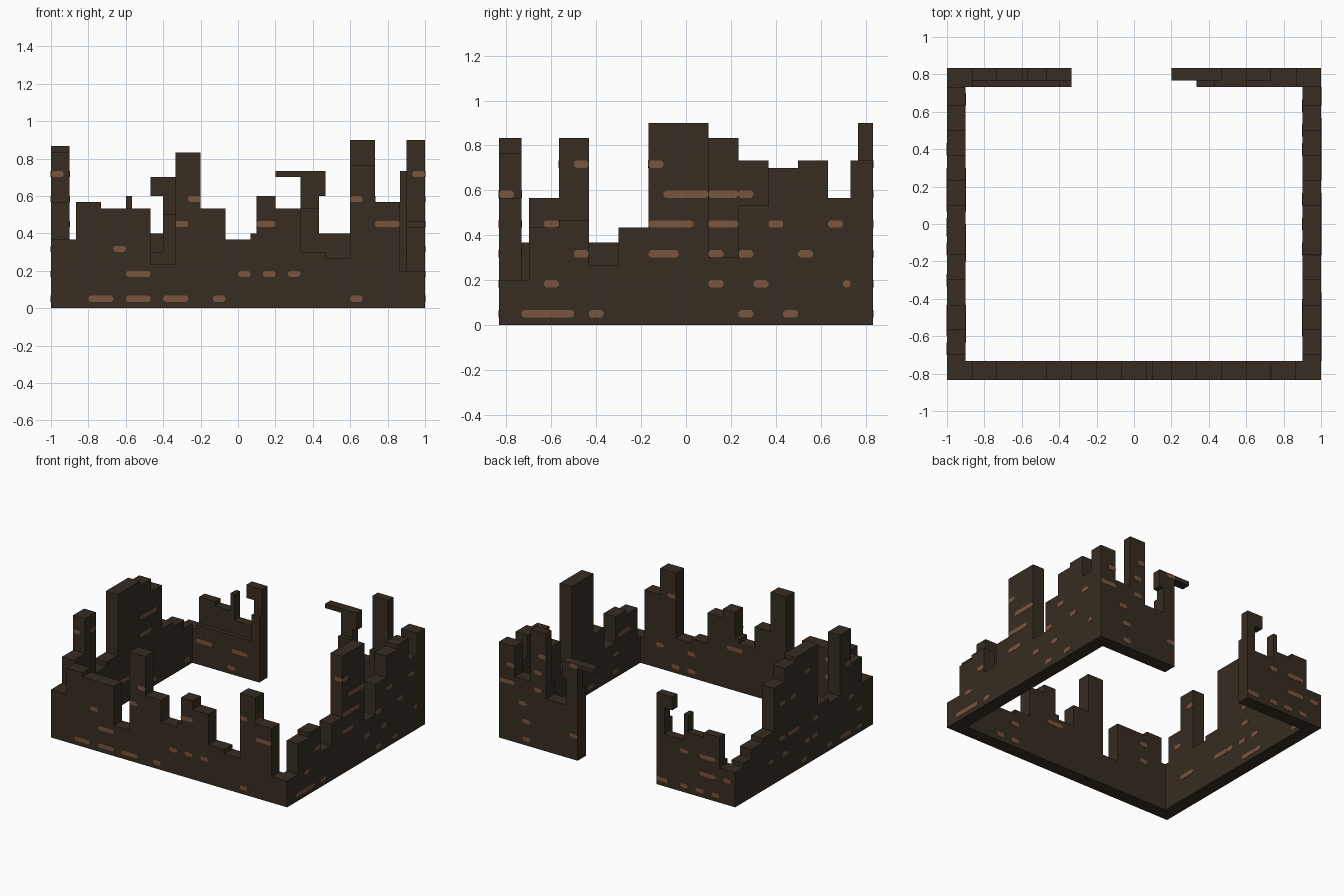
import bpy, bmesh, random
from mathutils import Vector

if "Cube" in bpy.data.objects:
    bpy.data.objects.remove(bpy.data.objects["Cube"], do_unlink=True)

CELL = 1 / 30          # every size below is counted in cells
rng = random.Random(4)


def material(name, colour):
    m = bpy.data.materials.new(name)
    m.use_nodes = True
    m.diffuse_color = colour
    m.node_tree.nodes["Principled BSDF"].inputs["Base Color"].default_value = colour
    return m


STONE = material("dark stone", (0.038, 0.026, 0.016, 1))
BRICK = material("exposed brick", (0.19, 0.09, 0.048, 1))


def prism(bm, outline, axis, lo, hi):
    """Extrude an upright (along, height) outline from depth lo to depth hi."""
    def place(u, z, w):
        return Vector((u, w, z) if axis == "x" else (w, u, z)) * CELL
    face = bm.faces.new([bm.verts.new(place(u, z, lo)) for u, z in outline])
    grown = bmesh.ops.extrude_face_region(bm, geom=[face])["geom"]
    verts = [g for g in grown if isinstance(g, bmesh.types.BMVert)]
    bmesh.ops.translate(bm, verts=verts, vec=place(0, 0, hi - lo))


def finish(bm, name, mat):
    bmesh.ops.recalc_face_normals(bm, faces=bm.faces)
    mesh = bpy.data.meshes.new(name)
    bm.to_mesh(mesh)
    bm.free()
    mesh.materials.append(mat)
    bpy.context.collection.objects.link(bpy.data.objects.new(name, mesh))


def wall(name, axis, start, steps, lo, hi):
    """Broken wall whose top follows (end, height) steps."""
    outline, u = [(start, 0)], start
    for end, height in steps:
        outline += [(u, height), (end, height)]
        u = end
    outline.append((u, 0))
    bm = bmesh.new()
    prism(bm, outline, axis, lo, hi)
    finish(bm, name, STONE)


def block(name, u0, u1, z0, z1):
    bm = bmesh.new()
    prism(bm, [(u0, z0), (u1, z0), (u1, z1), (u0, z1)], "x", 23, 25)
    finish(bm, name, STONE)


def scatter(start, steps, rows, chance=0.3):
    """Random brick patches that stay inside the broken outline."""
    found = []
    for row in rows:
        for u in range(start, steps[-1][0] - 3, 4):
            size, a = rng.choice((2, 2, 2, 4)), u + rng.choice((0, 1))
            left, low = start, 99
            for end, height in steps:
                if end > a and left < a + size:
                    low = min(low, height)
                left = end
            if rng.random() < chance and low >= 4 * row + 2:
                found.append((row, a, min(size, steps[-1][0] - a)))
    return found


def bricks(name, axis, depth, side, patches):
    """Thin chamfered plates on a wall face; side is the outward sign."""
    bm = bmesh.new()
    for row, u, size in patches:
        z, e = 4 * row + 1.5, u + size
        outline = [(u, z - .2), (u + .3, z - .5), (e - .3, z - .5), (e, z - .2),
                   (e, z + .2), (e - .3, z + .5), (u + .3, z + .5), (u, z + .2)]
        prism(bm, outline, axis, depth - .05 * side, depth + .06 * side)
    finish(bm, name, BRICK)


def listed(*rows):
    return [(k, u, n) for k, row in enumerate(rows) for u, n in row]


# Broken top outlines
front = [(-26, 11), (-22, 17), (-14, 16), (-10, 7), (-6, 25), (-2, 16), (2, 11), (3, 12),
         (6, 18), (10, 16), (14, 9), (18, 8), (22, 23), (26, 17), (30, 6)]
left = [(-21, 11), (-17, 17), (-13, 25), (-9, 11), (-5, 12), (3, 26), (7, 25), (11, 22),
        (15, 12), (19, 11), (22, 9)]
right = [(-21, 6), (-17, 13), (-13, 14), (-9, 8), (-5, 13), (3, 27), (7, 9), (11, 16),
         (15, 21), (19, 22), (22, 17)]
back_a = [(-26, 8), (-22, 15), (-18, 14), (-17, 18), (-12, 12), (-10, 21)]
back_b = [(13, 22), (18, 12), (22, 27), (26, 15), (30, 22)]
ledge_a = [(-26, 8), (-12, 9), (-10, 15)]
ledge_b = [(13, 16), (18, 12), (26, 15), (30, 22)]

# Walls
wall("front_wall", "x", -30, front, -25, -22)
wall("left_wall", "y", -22, right, 27, 30)
wall("right_wall", "y", -22, left, -30, -27)
wall("back_wall_right", "x", -30, back_a, 23, 25)
wall("back_wall_left", "x", 10, back_b, 23, 25)
wall("back_ledge_right", "x", -30, ledge_a, 22, 23)
wall("back_ledge_left", "x", 10, ledge_b, 22, 23)

# Overhanging remains of the back wall
block("right_overhang", -14, -12, 18, 21)
block("left_lintel", 6, 10, 21, 22)
block("left_overhang", 13, 14, 18, 22)

# Exposed bricks on the outer faces
bricks("front_bricks", "x", -25, -1, listed(
    [(-24, 4), (-18, 4), (-12, 4), (-4, 2), (18, 2)],
    [(-18, 4), (0, 2), (4, 2), (8, 2)],
    [(-20, 2)],
    [(-10, 2), (3, 3), (22, 4)],
    [(-8, 2), (18, 2)]))
bricks("left_bricks", "y", 30, 1, listed(
    [(-22, 7), (-13, 2), (7, 2), (13, 2)],
    [(-19, 2), (3, 2), (9, 2), (21, 1)],
    [(-15, 2), (-5, 4), (7, 2), (15, 2)],
    [(-5, 6), (11, 2), (19, 2)],
    [(-3, 6)],
    [(-5, 2)]))
bricks("right_bricks", "y", -30, -1, scatter(-22, left, range(6)))
bricks("back_right_bricks", "x", 25, 1, scatter(-30, back_a, range(5), .4))
bricks("back_left_bricks", "x", 25, 1, scatter(10, back_b, range(6), .4))

# Exposed bricks on the inner faces
inner = [s for s in front if s[0] < 27] + [(27, 6)]
bricks("front_inner_bricks", "x", -22, 1, scatter(-27, inner, range(6)))
bricks("left_inner_bricks", "y", 27, -1, scatter(-22, right, range(6)))
bricks("right_inner_bricks", "y", -27, 1, scatter(-22, left, range(2)) + listed(
    [], [], [(3, 2)], [(-19, 2), (3, 4)], [(3, 4), (7, 2)], [(-15, 2)]))
bricks("back_inner_right_bricks", "x", 22, -1, scatter(-26, ledge_a[1:], range(2), .4))
bricks("back_inner_left_bricks", "x", 22, -1, scatter(10, ledge_b[:-1], range(3), .4))

# Bricks on the sides of the towers
bricks("right_tower_brick", "x", -17, -1, [(5, -30, 2)])
bricks("left_tower_brick", "x", -5, -1, [(5, 28, 2)])
bricks("front_tower_brick", "y", 22, 1, [(4, -25, 2)])
